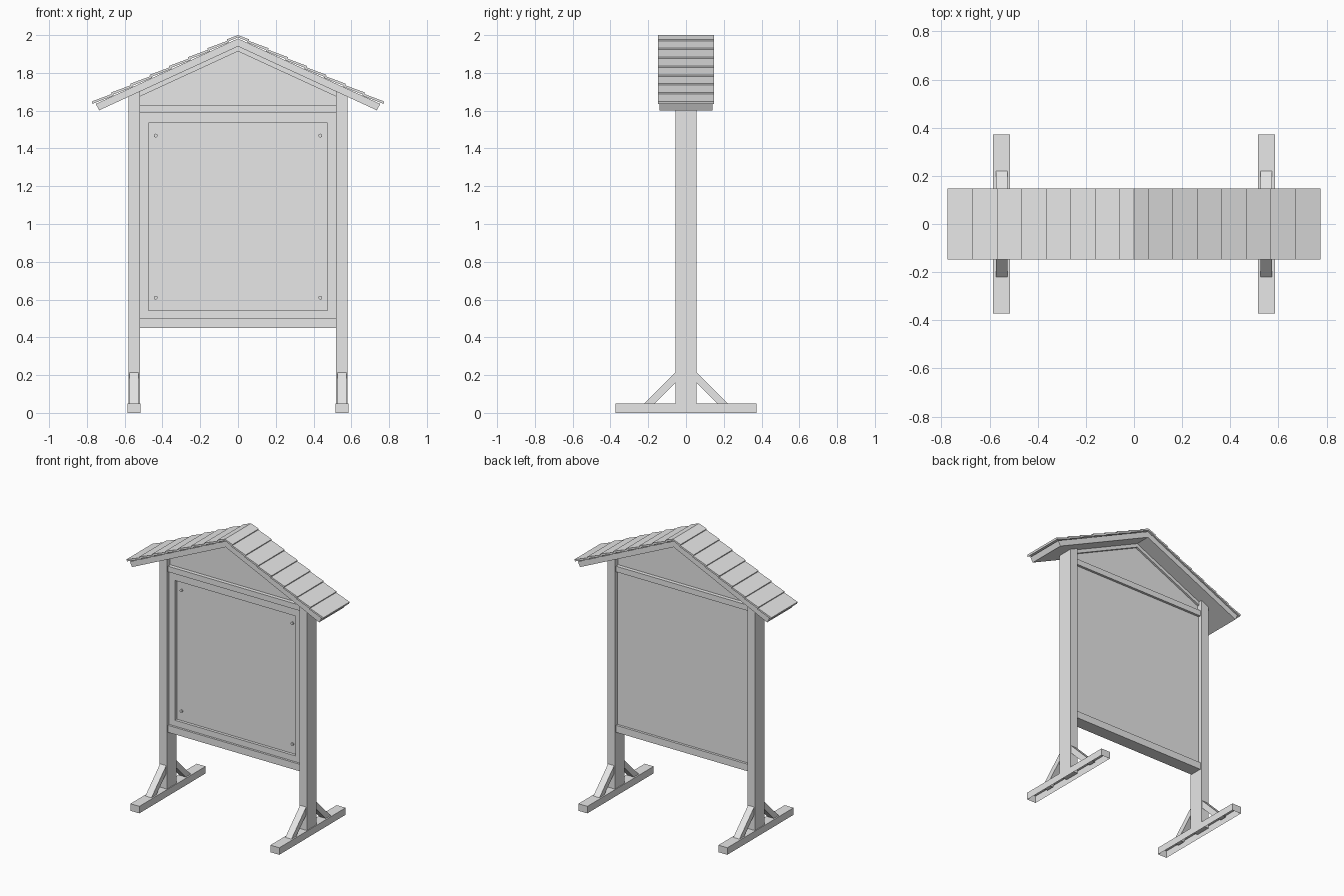
import bpy
import bmesh
from mathutils import Vector

cube = bpy.data.objects.get("Cube")
if cube:
    bpy.data.objects.remove(cube, do_unlink=True)

grey = bpy.data.materials.new("plain grey")
grey.use_nodes = True
grey.diffuse_color = (0.8, 0.8, 0.8, 1)
grey.node_tree.nodes["Principled BSDF"].inputs["Base Color"].default_value = (0.8, 0.8, 0.8, 1)


def finish(name, bm):
    bmesh.ops.recalc_face_normals(bm, faces=bm.faces)
    mesh = bpy.data.meshes.new(name)
    bm.to_mesh(mesh)
    bm.free()
    mesh.materials.append(grey)
    obj = bpy.data.objects.new(name, mesh)
    bpy.context.collection.objects.link(obj)
    return obj


def prism(name, profile, low, high, axis="y", open_bottom=False):
    """Extrude a profile, given as (x, z) or (y, z) points, between two depths."""
    bm = bmesh.new()
    place = (lambda a, b: (a, low, b)) if axis == "y" else (lambda a, b: (low, a, b))
    face = bm.faces.new([bm.verts.new(place(a, b)) for a, b in profile])
    step = Vector((0, high - low, 0)) if axis == "y" else Vector((high - low, 0, 0))
    out = bmesh.ops.extrude_face_region(bm, geom=[face], use_keep_orig=True)
    verts = [g for g in out["geom"] if isinstance(g, bmesh.types.BMVert)]
    bmesh.ops.translate(bm, verts=verts, vec=step)
    bmesh.ops.recalc_face_normals(bm, faces=bm.faces)
    if open_bottom:
        bottom = [f for f in bm.faces if f.normal.z < -0.9]
        bmesh.ops.delete(bm, geom=bottom, context="FACES_ONLY")
    return finish(name, bm)


def box(name, x0, x1, y0, y1, z0, z1, **kw):
    return prism(name, [(x0, z0), (x1, z0), (x1, z1), (x0, z1)], y0, y1, **kw)


SLOPE = 0.46
SOFFIT = 1.94     # underside of the roof at the ridge
DECK = 1.982      # top of the roof deck at the ridge
INNER = 0.52      # inner face of the posts
POST = 0.055      # half depth of the posts


def under(x):
    return SOFFIT - SLOPE * abs(x)


def deck(x):
    return DECK - SLOPE * abs(x)


for side, s in (("left", 1), ("right", -1)):
    # Post, cut to the roof slope, standing on a hollow foot
    prism(side + "_post", [(s * INNER, 0.03), (s * 0.58, 0.03),
                           (s * 0.58, under(0.58)), (s * INNER, under(INNER))], -POST, POST)
    box(side + "_foot", s * 0.515, s * 0.585, -0.372, 0.372, 0, 0.05, open_bottom=True)

    # Diagonal braces before and behind the post
    for end, t in (("front", -1), ("back", 1)):
        prism(f"{side}_{end}_brace", [(t * 0.05, 0.22), (t * 0.24, 0.03),
                                      (t * 0.185, 0.03), (t * 0.05, 0.165)],
              s * 0.55 - 0.024, s * 0.55 + 0.024, axis="x")

    # Roof deck with a square-cut eave
    prism(side + "_roof_deck", [(0, SOFFIT), (s * 0.735, under(0.735)),
                                (s * 0.753, deck(0.753)), (0, DECK)], -0.139, 0.139)

    # Overlapping shingles, the topmost cut at the ridge
    for i in range(8):
        low = 0.06 + 0.102 * i
        if i == 0:
            high, lift = 0, 0.006
        else:
            high, lift = low - 0.115, 0.001
        prism(f"{side}_shingle_{i + 1}",
              [(s * high, deck(high) + lift), (s * (low - 0.004), deck(low) + 0.01),
               (s * low, deck(low) + 0.023), (s * high, deck(high) + lift + 0.012)],
              -0.147, 0.147)

    # Sloping trim under the roof and upright board of the display frame
    prism(side + "_gable_trim", [(0, SOFFIT - 0.026), (s * INNER, under(INNER) - 0.026),
                                 (s * INNER, under(INNER)), (0, SOFFIT)], -0.032, 0.032)
    box(side + "_frame_board", s * 0.474, s * INNER, -0.03, 0, 0.5, 1.59)

# Gable panel
prism("gable_panel", [(-INNER, 1.62), (INNER, 1.62), (INNER, under(INNER)),
                      (0, SOFFIT), (-INNER, under(INNER))], -0.018, 0.018)

# Rails, back board and frame around the recessed display
box("bottom_rail", -INNER, INNER, -0.045, 0.045, 0.45, 0.5)
box("top_rail", -INNER, INNER, -0.045, 0.045, 1.59, 1.63)
box("display_board", -INNER, INNER, -0.01, 0.028, 0.5, 1.59)
box("lower_frame_board", -0.474, 0.474, -0.03, 0, 0.5, 0.542)
box("upper_frame_board", -0.474, 0.474, -0.03, 0, 1.535, 1.59)

# Round fixings in the corners of the display
for x in (-0.436, 0.436):
    for z in (0.61, 1.468):
        bm = bmesh.new()
        bmesh.ops.create_cone(bm, cap_ends=True, segments=16, radius1=0.01,
                              radius2=0.01, depth=0.014)
        for v in bm.verts:
            v.co = Vector((x + v.co.x, -0.011 + v.co.z, z + v.co.y))
        finish("corner_fixing", bm)
